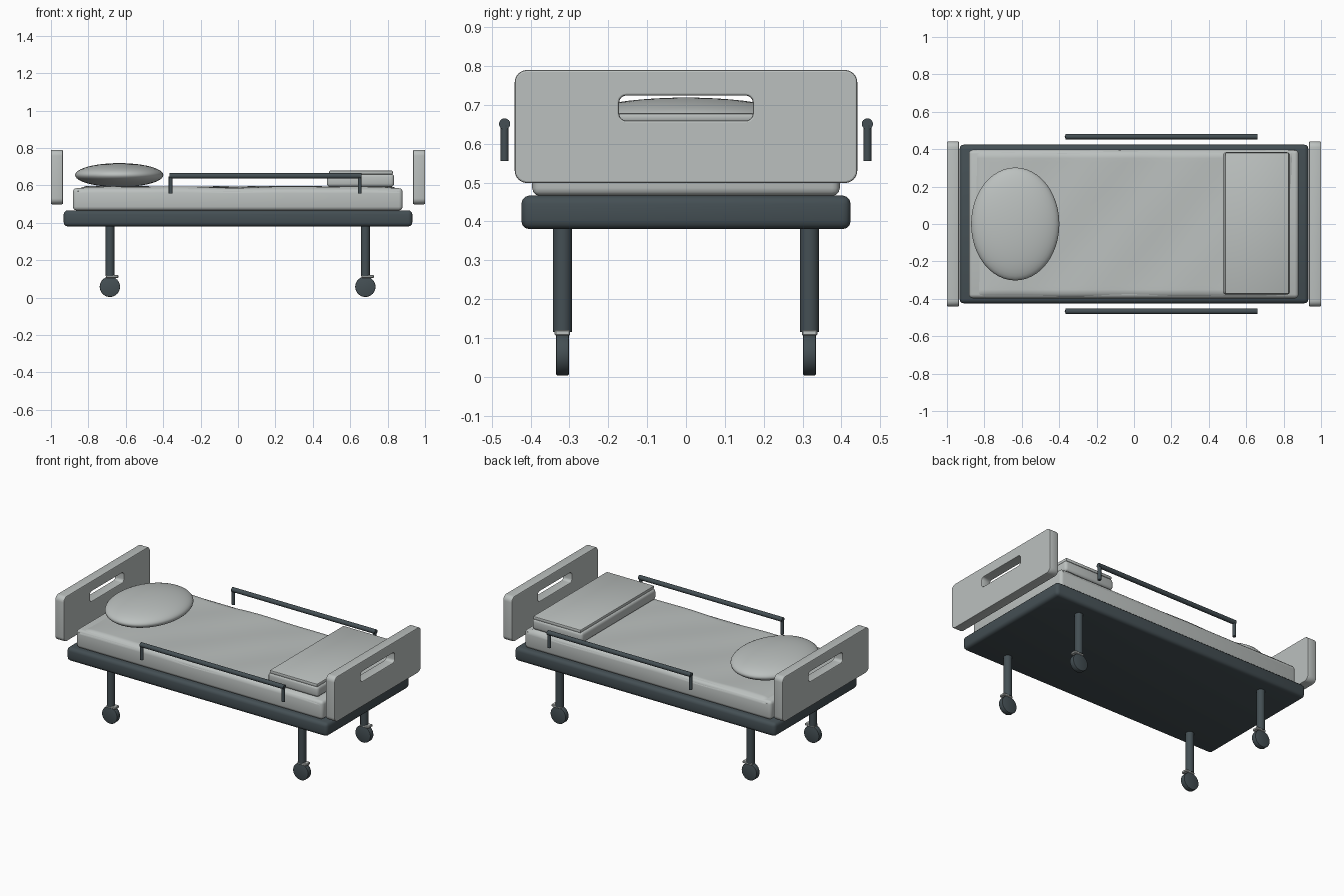
import bpy, bmesh, math
from mathutils import Vector, Matrix

if "Cube" in bpy.data.objects:
    bpy.data.objects.remove(bpy.data.objects["Cube"])


def material(name, rgb):
    m = bpy.data.materials.new(name)
    m.diffuse_color = (*rgb, 1)
    m.use_nodes = True
    m.node_tree.nodes["Principled BSDF"].inputs["Base Color"].default_value = m.diffuse_color
    return m


DARK = material("dark slate metal", (0.058, 0.078, 0.088))
LIGHT = material("pale grey", (0.50, 0.53, 0.52))


def finish(obj, mat, angle=35):
    obj.data.materials.clear()
    obj.data.materials.append(mat)
    bpy.ops.object.select_all(action='DESELECT')
    obj.select_set(True)
    bpy.context.view_layer.objects.active = obj
    bpy.ops.object.shade_smooth_by_angle(angle=math.radians(angle))
    return obj


def from_bmesh(name, bm, mat, angle=35):
    me = bpy.data.meshes.new(name)
    bm.to_mesh(me)
    bm.free()
    obj = bpy.data.objects.new(name, me)
    bpy.context.collection.objects.link(obj)
    return finish(obj, mat, angle)


def box(name, lo, hi, mat, bevel=0.0, segments=3):
    lo, hi = Vector(lo), Vector(hi)
    bm = bmesh.new()
    bmesh.ops.create_cube(bm, size=1)
    for v in bm.verts:
        v.co = Vector([(lo[i] + hi[i]) / 2 + v.co[i] * (hi[i] - lo[i]) for i in range(3)])
    if bevel:
        bmesh.ops.bevel(bm, geom=bm.edges[:], offset=bevel, segments=segments,
                        profile=0.5, affect='EDGES')
    return from_bmesh(name, bm, mat)


def rod(name, a, b, radius, mat, sides=24, bevel=0.0):
    a, b = Vector(a), Vector(b)
    bm = bmesh.new()
    bmesh.ops.create_cone(bm, cap_ends=True, segments=sides, radius1=radius,
                          radius2=radius, depth=(b - a).length)
    if bevel:
        rims = [e for e in bm.edges if abs(e.verts[0].co.z - e.verts[1].co.z) < 1e-5]
        bmesh.ops.bevel(bm, geom=rims, offset=bevel, segments=2, profile=0.5, affect='EDGES')
    turn = (b - a).to_track_quat('Z', 'Y').to_matrix().to_4x4()
    bmesh.ops.transform(bm, matrix=Matrix.Translation((a + b) / 2) @ turn, verts=bm.verts)
    return from_bmesh(name, bm, mat)


def rounded_rect(hw, z0, z1, r, steps=6):
    pts = []
    corners = [(hw - r, z1 - r), (-hw + r, z1 - r), (-hw + r, z0 + r), (hw - r, z0 + r)]
    for k, (cx, cz) in enumerate(corners):
        for s in range(steps + 1):
            t = math.pi / 2 * (k + s / steps)
            pts.append((cx + r * math.cos(t), cz + r * math.sin(t)))
    return pts


def end_board(name, x):
    # rounded panel with a hand slot
    cu = bpy.data.curves.new(name, 'CURVE')
    cu.dimensions = '2D'
    cu.fill_mode = 'BOTH'
    cu.extrude = 0.027
    cu.bevel_depth = 0.005
    cu.bevel_resolution = 1
    cu.offset = -0.005
    for outline in (rounded_rect(0.441, 0.499, 0.79, 0.032),
                    rounded_rect(0.172, 0.66, 0.724, 0.018)):
        sp = cu.splines.new('POLY')
        sp.points.add(len(outline) - 1)
        for p, (u, v) in zip(sp.points, outline):
            p.co = (u, v, 0, 1)
        sp.use_cyclic_u = True
    obj = bpy.data.objects.new(name, cu)
    bpy.context.collection.objects.link(obj)
    bpy.ops.object.select_all(action='DESELECT')
    obj.select_set(True)
    bpy.context.view_layer.objects.active = obj
    bpy.ops.object.convert(target='MESH')
    obj = bpy.context.view_layer.objects.active
    obj.data.transform(Matrix(((0, 0, 1, x), (1, 0, 0, 0), (0, 1, 0, 0), (0, 0, 0, 1))))
    finish(obj, LIGHT, 30)


# base frame and mattress
box("bed_frame", (-0.932, -0.424, 0.38), (0.932, 0.424, 0.467), DARK, 0.022)
box("mattress", (-0.883, -0.396, 0.466), (0.88, 0.396, 0.585), LIGHT, 0.02)

# softly rippled sheet with a short skirt over the mattress edge
bm = bmesh.new()
bmesh.ops.create_grid(bm, x_segments=72, y_segments=36, size=1)
for v in bm.verts:
    u, w = v.co.x, v.co.y
    x, y = u * 0.862, w * 0.396
    edge = max(abs(u), abs(w))
    drop = 0.022 * max(0, (edge - 0.93) / 0.07) ** 2
    ripple = 0.003 * math.sin(7 * x + 4 * y) + 0.002 * math.sin(13 * x - 11 * y + 1)
    v.co = (x, y, 0.592 + ripple - drop)
rim = [e for e in bm.edges if e.is_boundary]
skirt = bmesh.ops.extrude_edge_only(bm, edges=rim)["geom"]
for v in skirt:
    if isinstance(v, bmesh.types.BMVert):
        v.co.x *= 1.002
        v.co.y *= 1.004
        v.co.z = 0.56
bmesh.ops.recalc_face_normals(bm, faces=bm.faces[:])
from_bmesh("sheet", bm, LIGHT, 50)

# pillow: a plump squashed ball
bm = bmesh.new()
bmesh.ops.create_uvsphere(bm, u_segments=48, v_segments=24, radius=1)
for v in bm.verts:
    v.co = (-0.635 + v.co.x * 0.236, v.co.y * 0.302, 0.655 + v.co.z * 0.064)
from_bmesh("pillow", bm, LIGHT, 60)

# folded blanket: thick fold with a thin fold on top
box("blanket_lower_fold", (0.475, -0.377, 0.592), (0.835, 0.384, 0.663), LIGHT, 0.018)
box("blanket_upper_fold", (0.487, -0.374, 0.658), (0.828, 0.381, 0.679), LIGHT, 0.006, 2)

# head and foot boards
end_board("headboard", -0.968)
end_board("footboard", 0.968)

for s, side in ((-1, "front"), (1, "back")):
    # side rail on two short posts
    y = s * 0.467
    rod(f"{side}_rail", (-0.367, y, 0.651), (0.66, y, 0.651), 0.0145, DARK, 16)
    for i, x in enumerate((-0.36, 0.651)):
        rod(f"{side}_rail_post_{i + 1}", (x, y, 0.556), (x, y, 0.648), 0.0105, DARK, 16)
    # legs with caster wheels and brake tabs
    y = s * 0.318
    for x, end in ((-0.685, "head"), (0.681, "foot")):
        rod(f"{side}_{end}_leg", (x, y, 0.115), (x, y, 0.39), 0.0245, DARK)
        rod(f"{side}_{end}_wheel", (x, y - 0.0165, 0.058), (x, y + 0.0165, 0.058),
            0.0545, DARK, 32, 0.004)
        box(f"{side}_{end}_brake_tab", (x - 0.02, y - 0.02, 0.106),
            (x + 0.045, y + 0.02, 0.121), LIGHT, 0.003, 1)
